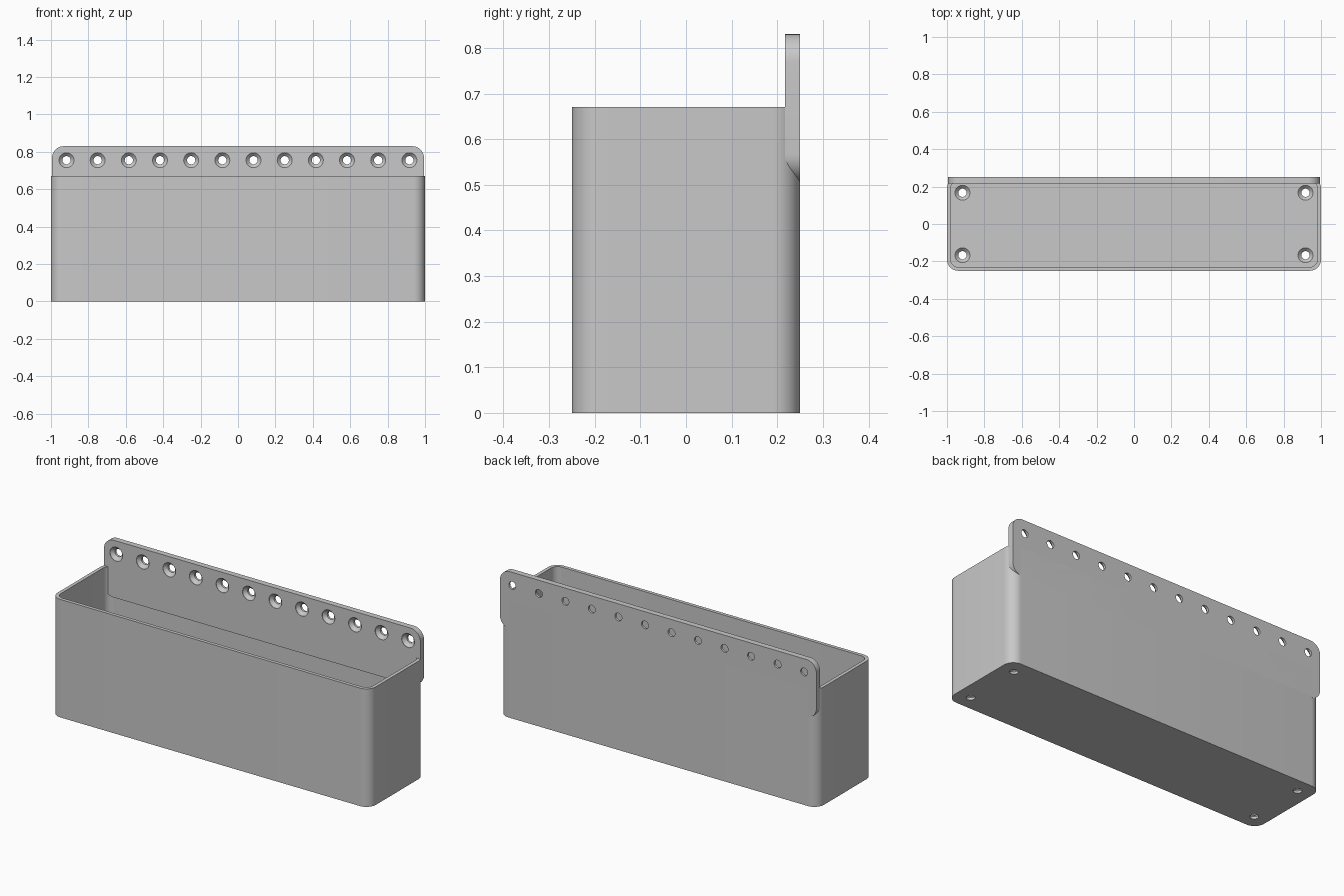
import bpy, bmesh
from math import sin, cos, pi
from mathutils import Matrix, Vector

cube = bpy.data.objects.get("Cube")
if cube:
    bpy.data.objects.remove(cube, do_unlink=True)

GREY = (0.58, 0.58, 0.58, 1)
grey = bpy.data.materials.new("plain grey")
grey.use_nodes = True
grey.diffuse_color = GREY
next(n for n in grey.node_tree.nodes
     if n.type == 'BSDF_PRINCIPLED').inputs["Base Color"].default_value = GREY

FACE_FRONT = Matrix.Rotation(pi / 2, 4, 'X')  # turns local z to -y, local y to z
WALL, FLOOR, PLATE = 0.02, 0.033, 0.033
RIM, TOP, PLATE_BOTTOM = 0.67, 0.83, 0.505


def finish(name, bm):
    bmesh.ops.recalc_face_normals(bm, faces=bm.faces[:])
    mesh = bpy.data.meshes.new(name)
    bm.to_mesh(mesh)
    bm.free()
    mesh.materials.append(grey)
    obj = bpy.data.objects.new(name, mesh)
    bpy.context.collection.objects.link(obj)
    return obj


def loft(bm, rings):
    """Skin a list of equal point rings and cap both ends."""
    loops = [[bm.verts.new(p) for p in ring] for ring in rings]
    count = len(loops[0])
    for a, b in zip(loops, loops[1:]):
        for i in range(count):
            j = (i + 1) % count
            bm.faces.new((a[i], a[j], b[j], b[i]))
    bm.faces.new(loops[0][::-1])
    bm.faces.new(loops[-1])


def rounded_block(name, half_x, half_y, radius, low, high, matrix=Matrix(), steps=12):
    outline = []
    for quarter, (sx, sy) in enumerate(((1, 1), (-1, 1), (-1, -1), (1, -1))):
        for k in range(steps + 1):
            a = (quarter + k / steps) * pi / 2
            outline.append((sx * (half_x - radius) + radius * cos(a),
                            sy * (half_y - radius) + radius * sin(a)))
    bm = bmesh.new()
    loft(bm, [[matrix @ Vector((x, y, z)) for x, y in outline] for z in (low, high)])
    return finish(name, bm)


def screw_holes(name, places, turn=Matrix(), sides=32):
    """Countersunk hole cutters, local +z pointing out of the wide end."""
    profile = ((0.02, 0.04), (-0.002, 0.04), (-0.02, 0.022), (-0.06, 0.022))
    bm = bmesh.new()
    for place in places:
        m = Matrix.Translation(place) @ turn
        loft(bm, [[m @ Vector((r * cos(2 * pi * i / sides), r * sin(2 * pi * i / sides), z))
                   for i in range(sides)] for z, r in profile])
    return finish(name, bm)


def cut(target, cutter):
    cutter.hide_render = True
    mod = target.modifiers.new("cut", 'BOOLEAN')
    mod.operation, mod.solver, mod.object = 'DIFFERENCE', 'EXACT', cutter
    bpy.ops.object.select_all(action='DESELECT')
    bpy.context.view_layer.objects.active = target
    target.select_set(True)
    bpy.ops.object.modifier_apply(modifier=mod.name)
    bpy.data.objects.remove(cutter, do_unlink=True)


# Open bin with rounded upright corners and four floor screw holes
bin_body = rounded_block("bin_body", 1, 0.25, 0.06, 0, RIM)
cut(bin_body, rounded_block("cavity", 1 - WALL, 0.25 - WALL, 0.06 - WALL, FLOOR, RIM + 0.1))
cut(bin_body, screw_holes("floor_holes", [(x, y, FLOOR) for x in (-0.917, 0.917)
                                          for y in (-0.167, 0.167)]))

# Rear mounting plate, rising above the rim, with a row of screw holes
place = Matrix.Translation((0, 0.25, (TOP + PLATE_BOTTOM) / 2)) @ FACE_FRONT
plate = rounded_block("mounting_plate", 0.994, (TOP - PLATE_BOTTOM) / 2, 0.062, 0, PLATE, place)
cut(plate, screw_holes("plate_holes", [(-0.917 + i / 6, 0.25 - PLATE, 0.755)
                                       for i in range(12)], FACE_FRONT))

# Smooth rounded corners and hole walls, crisp edges elsewhere
for obj in (bin_body, plate):
    bpy.ops.object.select_all(action='DESELECT')
    bpy.context.view_layer.objects.active = obj
    obj.select_set(True)
    bpy.ops.object.shade_smooth_by_angle()
